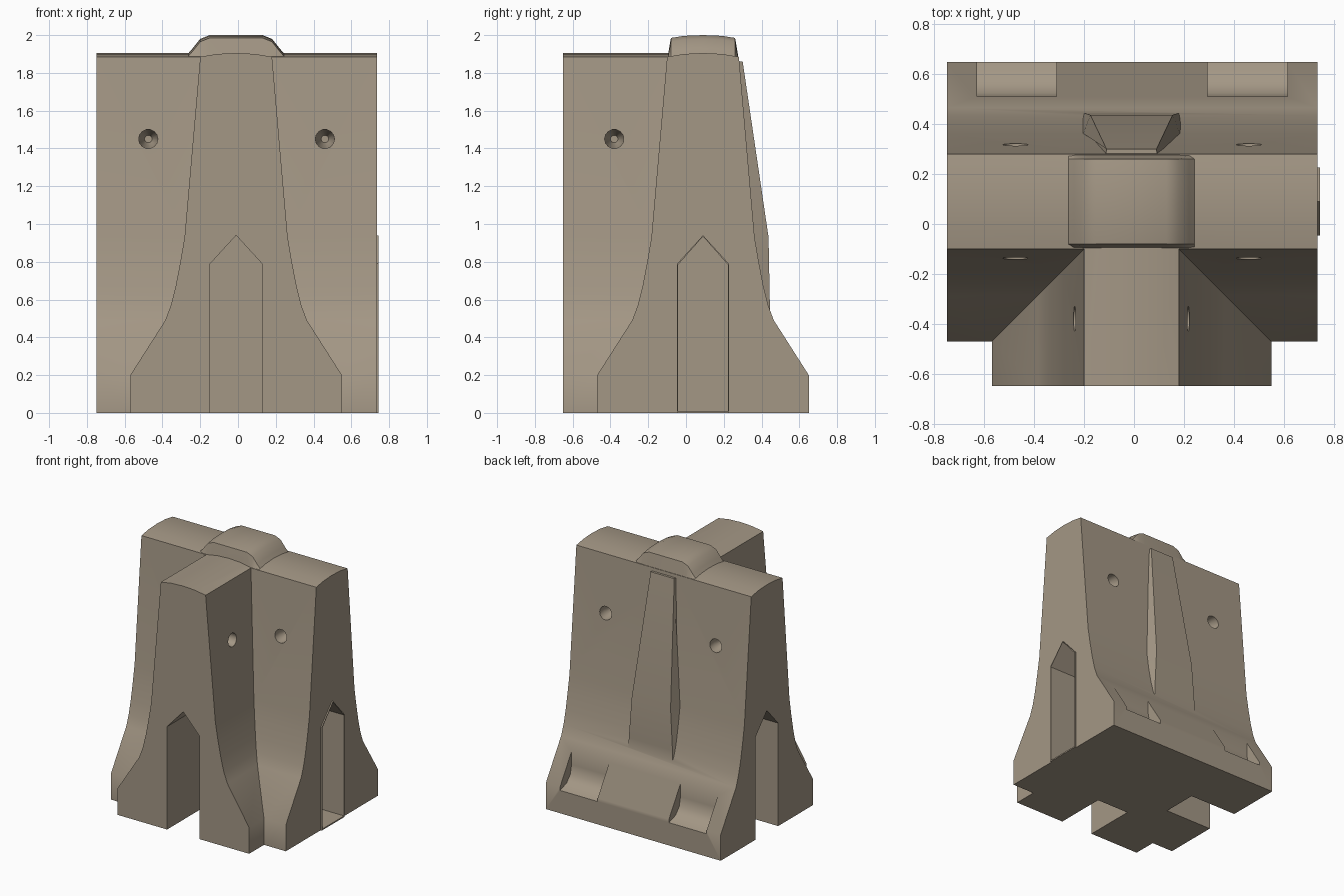
import bpy, bmesh, math
from mathutils import Vector

old = bpy.data.objects.get("Cube")
if old:
    bpy.data.objects.remove(old, do_unlink=True)

concrete = bpy.data.materials.new("concrete")
concrete.use_nodes = True
COLOR = (0.37, 0.31, 0.235, 1)
concrete.diffuse_color = COLOR
concrete.node_tree.nodes["Principled BSDF"].inputs["Base Color"].default_value = COLOR


def loft(name, rings):
    """Closed solid through rings of equal point count."""
    bm = bmesh.new()
    vs = [[bm.verts.new(p) for p in ring] for ring in rings]
    n = len(vs[0])
    for a, b in zip(vs, vs[1:]):
        for i in range(n):
            j = (i + 1) % n
            bm.faces.new((a[i], a[j], b[j], b[i]))
    bm.faces.new(vs[0])
    bm.faces.new(vs[-1])
    bmesh.ops.recalc_face_normals(bm, faces=bm.faces)
    mesh = bpy.data.meshes.new(name)
    bm.to_mesh(mesh)
    bm.free()
    mesh.materials.append(concrete)
    obj = bpy.data.objects.new(name, mesh)
    bpy.context.collection.objects.link(obj)
    return obj


def along_x(name, outline, x0, x1):
    return loft(name, [[(x, u, z) for u, z in outline] for x in (x0, x1)])


def along_y(name, outline, y0, y1):
    return loft(name, [[(u, y, z) for u, z in outline] for y in (y0, y1)])


def mirrored(half, centre):
    """Symmetric outline from (half width, height) points, bottom to top."""
    right = [(centre + w, z) for w, z in half]
    left = [(centre - w, z) for w, z in reversed(half) if w > 0]
    return right + left


def gable(centre, w, bottom, drop=0):
    return mirrored([(w, bottom), (w, 0.79 - drop), (0, 0.94 - drop)], centre)


def cone(name, start, direction):
    """Tapered lifting hole, wide end at the start."""
    d = Vector(direction)
    side = Vector((0, 0, 1)).cross(d)
    rings = []
    for depth, r in ((-0.1, 0.052), (0.05, 0.05), (0.14, 0.02)):
        c = Vector(start) + d * depth
        rings.append([c + side * (r * math.cos(t)) + Vector((0, 0, r * math.sin(t)))
                      for t in (k * math.tau / 14 for k in range(14))])
    return loft(name, rings)


def combine(target, tool, operation):
    mod = target.modifiers.new(operation, "BOOLEAN")
    mod.operation = operation
    mod.solver = "EXACT"
    mod.object = tool
    bpy.context.view_layer.objects.active = target
    bpy.ops.object.modifier_apply(modifier=mod.name)
    bpy.data.objects.remove(tool, do_unlink=True)


# Flared barrier section shared by the wall and the stem
MID_Y, MID_X = 0.09, -0.01
flare = [(0.56, 0), (0.56, 0.2), (0.375, 0.49), (0.345, 0.57), (0.32, 0.67),
         (0.295, 0.8), (0.273, 0.93), (0.19, 1.885), (0.1, 1.9), (0, 1.905)]
barrier = along_x("barrier", mirrored(flare, MID_Y), -0.75, 0.735)
stem = along_y("stem", mirrored(flare, MID_X), -0.65, MID_Y)
combine(barrier, stem, "UNION")

# Rounded crown over the crossing
crown_rings = []
for x, h in ((-0.275, 1.89), (-0.24, 1.93), (-0.2, 1.98), (-0.15, 2.0),
             (0.13, 2.0), (0.18, 1.98), (0.22, 1.93), (0.255, 1.89)):
    half = [(0.188, 1.8), (0.188, min(1.88, h - 0.02)), (0.17, h - 0.015), (0.1, h - 0.004), (0, h)]
    crown_rings.append([(x, u, z) for u, z in mirrored(half, MID_Y)])
combine(barrier, loft("crown", crown_rings), "UNION")

# Tapered rib up the back
rib_rings = []
for z, y, outer, base in ((0.52, 0.445, 0.19, 0.25), (0.62, 0.443, 0.185, 0.24),
                          (0.93, 0.437, 0.165, 0.215), (1.86, 0.3, 0.1, 0.115)):
    wall = y - 0.13
    rib_rings.append([(MID_X + base, wall, z), (MID_X + outer, y, z),
                      (MID_X - outer, y, z), (MID_X - base, wall, z)])
combine(barrier, loft("rib", rib_rings), "UNION")

# Socket rim on the +x end
combine(barrier, along_x("rim", gable(MID_Y, 0.137, 0), 0.7, 0.745), "UNION")

# Gabled slots: two open at the base, one socket with a floor
combine(barrier, along_y("front_slot", gable(MID_X, 0.137, -0.1), -0.8, -0.25), "DIFFERENCE")
combine(barrier, along_x("side_slot", gable(MID_Y, 0.137, -0.1), -0.9, -0.35), "DIFFERENCE")
combine(barrier, along_x("socket", gable(MID_Y, 0.132, 0.01, 0.006), 0.3, 0.9), "DIFFERENCE")

# Scooped pockets along the back foot
scoop = [(0.8, 0.17), (0.65, 0.175), (0.57, 0.2), (0.525, 0.25), (0.51, 0.32), (0.51, 0.6), (0.8, 0.6)]
for x0, x1 in ((-0.63, -0.31), (0.295, 0.615)):
    combine(barrier, along_x("pocket", scoop, x0, x1), "DIFFERENCE")

# Lifting holes on both wall faces and on the stem flanks
for x in (-0.475, 0.46):
    for s in (-1, 1):
        combine(barrier, cone("hole", (x, MID_Y + s * 0.228, 1.45), (0, -s, 0)), "DIFFERENCE")
for s in (-1, 1):
    combine(barrier, cone("hole", (MID_X + s * 0.228, -0.38, 1.45), (-s, 0, 0)), "DIFFERENCE")

# Soft flare, crisp edges
bpy.ops.object.select_all(action="DESELECT")
barrier.select_set(True)
bpy.context.view_layer.objects.active = barrier
bpy.ops.object.shade_smooth_by_angle(angle=math.radians(35))
